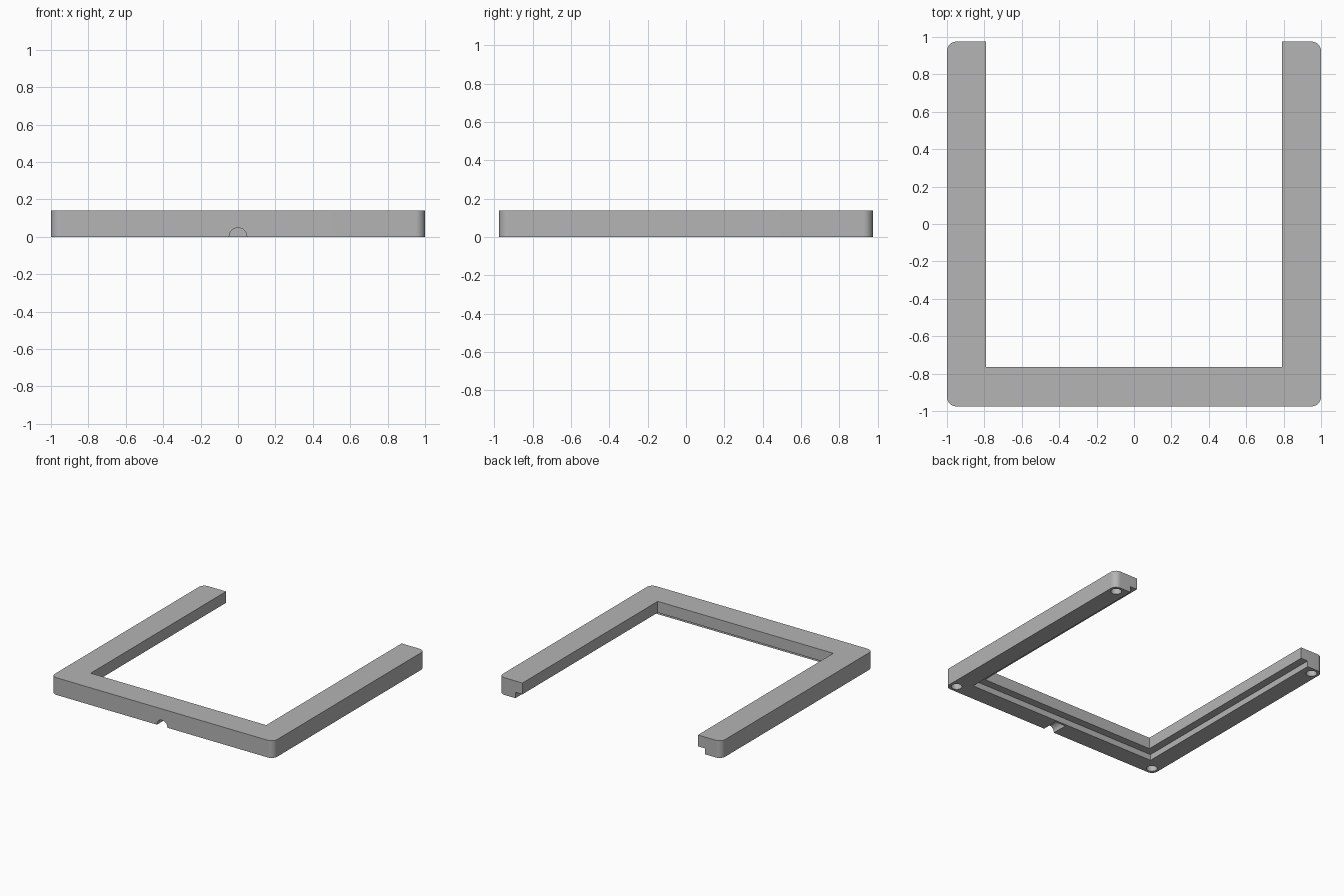
import bpy, bmesh, math
from mathutils import Matrix, Vector

cube = bpy.data.objects.get("Cube")
if cube:
    bpy.data.objects.remove(cube, do_unlink=True)

HX, HY, H = 1.0, 0.975, 0.14       # half width, half depth, height
IN_X, IN_Y = 0.79, -0.765          # inner opening
R = 0.05                           # outer corner radius
STEP, LEDGE = 0.063, 0.048         # rebate width and height

grey = bpy.data.materials.new("grey_plastic")
grey.use_nodes = True
colour = (0.46, 0.46, 0.46, 1)
grey.diffuse_color = colour
grey.node_tree.nodes["Principled BSDF"].inputs["Base Color"].default_value = colour


def make_object(name, bm):
    bmesh.ops.recalc_face_normals(bm, faces=bm.faces)
    mesh = bpy.data.meshes.new(name)
    bm.to_mesh(mesh)
    bm.free()
    mesh.materials.append(grey)
    ob = bpy.data.objects.new(name, mesh)
    bpy.context.collection.objects.link(ob)
    return ob


def box(name, lo, hi):
    lo, hi = Vector(lo), Vector(hi)
    bm = bmesh.new()
    bmesh.ops.create_cube(bm, size=1, matrix=Matrix.Translation((lo + hi) / 2)
                          @ Matrix.Diagonal((*(hi - lo), 1)))
    return make_object(name, bm)


def cylinder(name, radius, depth, centre, rotation=Matrix()):
    bm = bmesh.new()
    bmesh.ops.create_cone(bm, cap_ends=True, segments=48, radius1=radius, radius2=radius,
                          depth=depth, matrix=Matrix.Translation(centre) @ rotation)
    return make_object(name, bm)


def corner(sx, sy, start):
    cx, cy = sx * (HX - R), sy * (HY - R)
    angles = [math.radians(start + 90 * i / 12) for i in range(13)]
    return [(cx + R * math.cos(a), cy + R * math.sin(a)) for a in angles]


# U-shaped frame, open at the back, with rounded outer corners
outline = (corner(-1, -1, 180) + corner(1, -1, 270) + corner(1, 1, 0)
           + [(IN_X, HY), (IN_X, IN_Y), (-IN_X, IN_Y), (-IN_X, HY)] + corner(-1, 1, 90))
bm = bmesh.new()
base = bm.faces.new([bm.verts.new((x, y, 0)) for x, y in outline])
top = bmesh.ops.extrude_face_region(bm, geom=[base])["geom"]
bmesh.ops.translate(bm, vec=(0, 0, H), verts=[v for v in top if isinstance(v, bmesh.types.BMVert)])
frame = make_object("frame", bm)

# Rebate under the inner edge
cutters = [box("rebate_cutter", (-IN_X - STEP, IN_Y - STEP, -0.1), (IN_X + STEP, 1.2, LEDGE))]

# Blind half-round cable slot in the front
cutters.append(cylinder("cable_slot_cutter", 0.047, 0.23, (0, -HY + 0.015, 0.001),
                        Matrix.Rotation(math.pi / 2, 4, "X")))

# Blind round sockets under the corners
for sx in (-1, 1):
    for sy in (-1, 1):
        cutters.append(cylinder("corner_socket_cutter", 0.04, 0.12,
                                (sx * (HX - 0.06), sy * (HY - 0.06), 0)))

for cutter in cutters:
    cutter.hide_render = True
    cutter.hide_set(True)
    cut = frame.modifiers.new(cutter.name, "BOOLEAN")
    cut.operation = "DIFFERENCE"
    cut.solver = "EXACT"
    cut.object = cutter

# Apply the cuts, remove the helpers and smooth the rounded faces
bpy.context.view_layer.objects.active = frame
frame.select_set(True)
for cut in list(frame.modifiers):
    bpy.ops.object.modifier_apply(modifier=cut.name)
for cutter in cutters:
    bpy.data.objects.remove(cutter, do_unlink=True)
bpy.ops.object.shade_smooth_by_angle(angle=math.radians(30))
